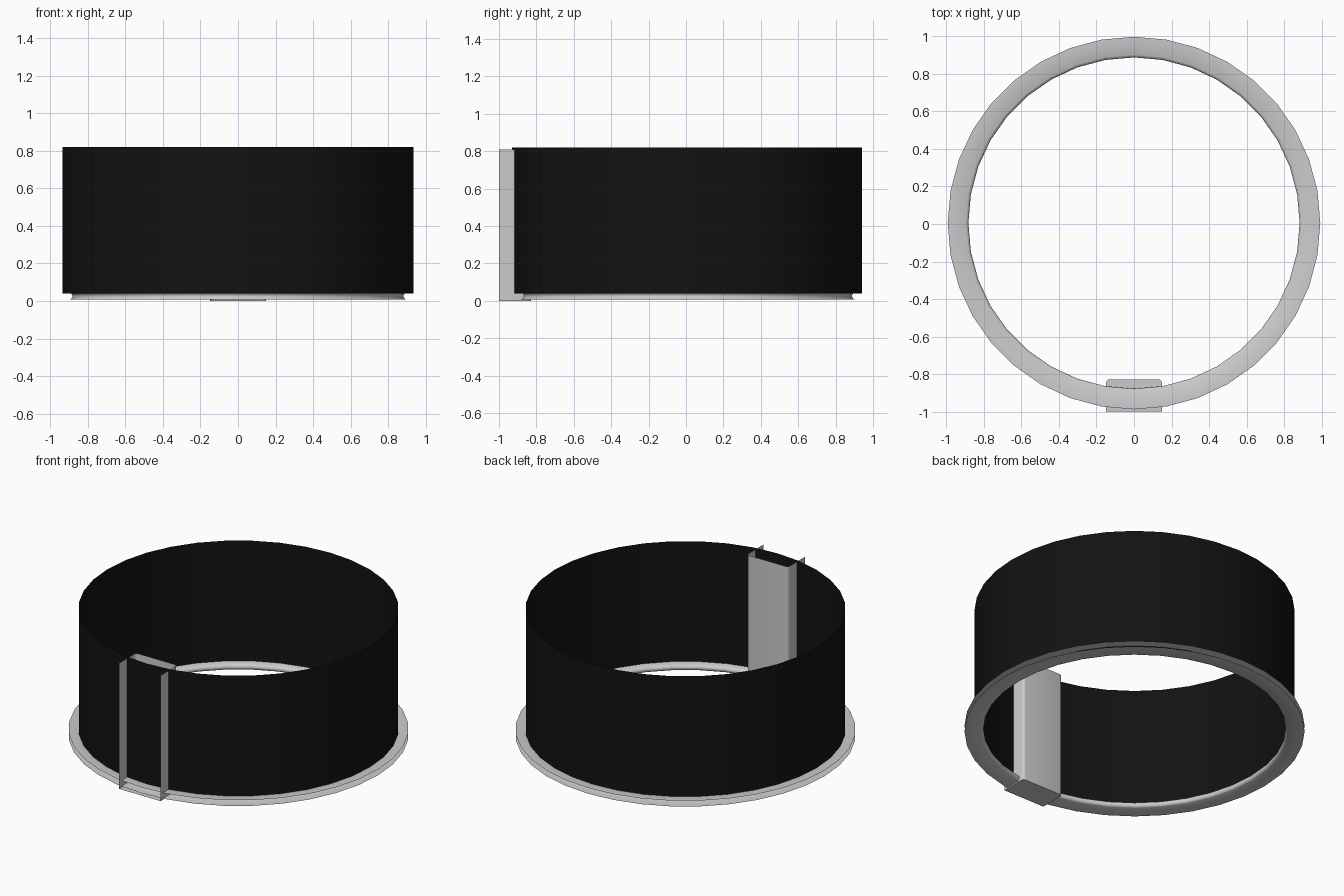
import bpy, bmesh, math

if "Cube" in bpy.data.objects:
    bpy.data.objects.remove(bpy.data.objects["Cube"])

SEGMENTS = 36
CY = 0.005  # ring centre in y


def finish(name, bm, mat=None):
    me = bpy.data.meshes.new(name)
    bm.to_mesh(me)
    bm.free()
    ob = bpy.data.objects.new(name, me)
    bpy.context.collection.objects.link(ob)
    if mat:
        me.materials.append(mat)
    bpy.ops.object.select_all(action='DESELECT')
    ob.select_set(True)
    bpy.context.view_layer.objects.active = ob
    bpy.ops.object.shade_smooth_by_angle(angle=math.radians(35))
    return ob


def lathe(name, profile, mat=None):
    """Revolve an open (radius, z) profile around the vertical axis."""
    bm = bmesh.new()
    rings = []
    for r, z in profile:
        rings.append([bm.verts.new((r * math.cos(a), CY + r * math.sin(a), z))
                      for a in (2 * math.pi * i / SEGMENTS for i in range(SEGMENTS))])
    for lo, hi in zip(rings, rings[1:]):
        for i in range(SEGMENTS):
            j = (i + 1) % SEGMENTS
            bm.faces.new((lo[i], lo[j], hi[j], hi[i]))
    return finish(name, bm, mat)


black = bpy.data.materials.new("black")
black.diffuse_color = (0.006, 0.006, 0.006, 1)
black.use_nodes = True
black.node_tree.nodes["Principled BSDF"].inputs["Base Color"].default_value = black.diffuse_color

# thin black wall
lathe("band_wall", [(0.935, 0.04), (0.935, 0.82)], black)

# flange folded round a rolled inner lip, open on its outer side
lathe("base_flange", [(0.993, 0.008), (0.896, 0.008), (0.888, 0.013), (0.883, 0.022),
                      (0.883, 0.03), (0.888, 0.039), (0.898, 0.045), (0.993, 0.045)])

# upright channel: U-shaped sheet with rounded inner corners and a floor
W, Y_OUT, Y_IN, R, H = 0.148, -1.0, -0.828, 0.018, 0.81
half = [(W, Y_OUT)]
for k in range(5):
    a = math.radians(90 * k / 4)
    half.append((W - R + R * math.cos(a), Y_IN - R + R * math.sin(a)))
outline = half + [(-x, y) for x, y in reversed(half)]
bm = bmesh.new()
low = [bm.verts.new((x, y, 0)) for x, y in outline]
top = [bm.verts.new((x, y, H)) for x, y in outline]
for i in range(len(outline) - 1):
    bm.faces.new((low[i], low[i + 1], top[i + 1], top[i]))
bm.faces.new(list(reversed(low)))
finish("upright_channel", bm)
